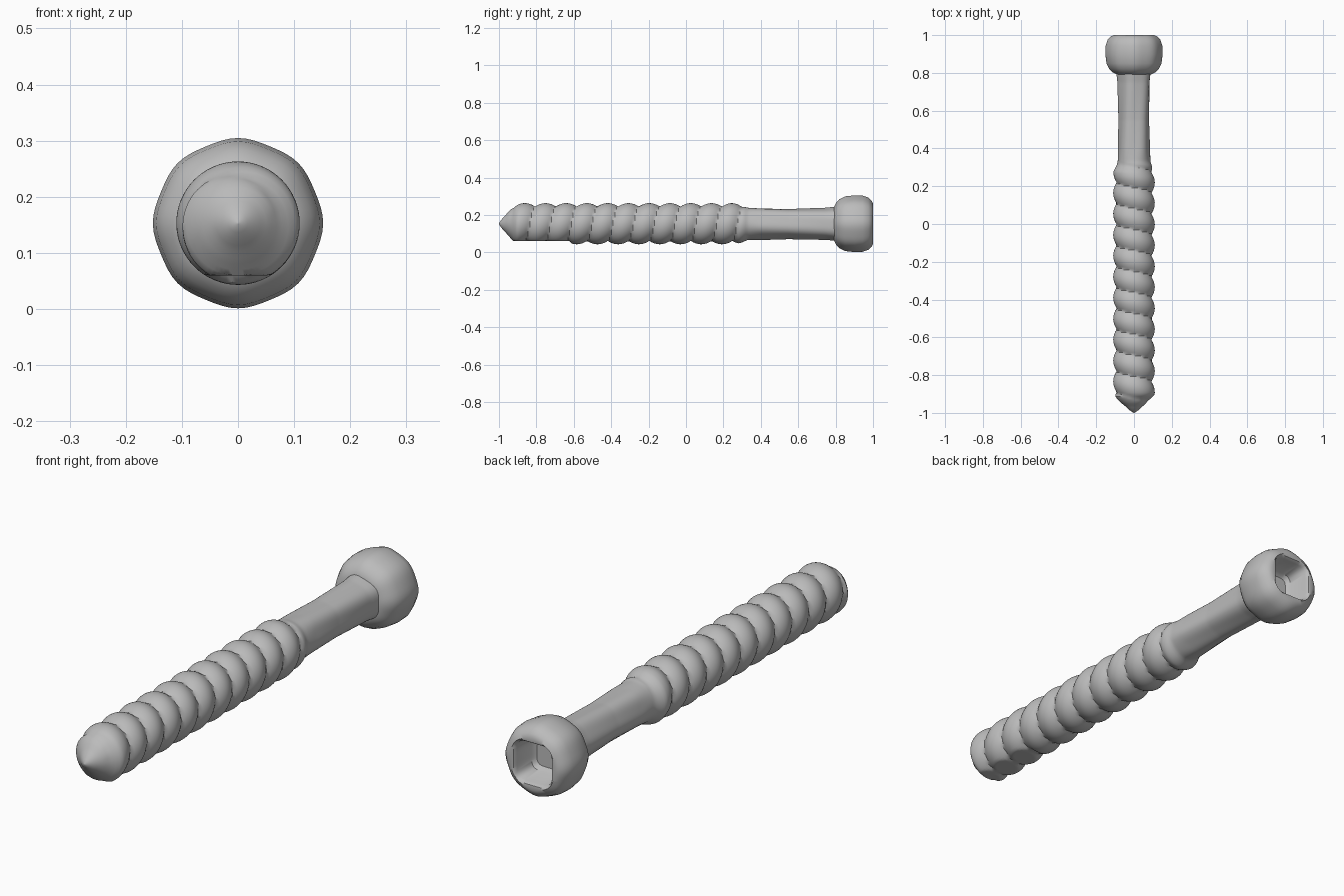
import bpy, bmesh
from math import sin, cos, pi, tau

if "Cube" in bpy.data.objects:
    bpy.data.objects.remove(bpy.data.objects["Cube"])

AXIS_Z = 0.153
SIDES = 64
PITCH = 0.111

steel = bpy.data.materials.new("grey steel")
steel.use_nodes = True
GREY = (0.5, 0.5, 0.5, 1)
steel.diffuse_color = GREY
steel.node_tree.nodes["Principled BSDF"].inputs["Base Color"].default_value = GREY


def lerp_profile(points, y):
    """Radius at y along a list of (y, radius) points."""
    for (y0, r0), (y1, r1) in zip(points, points[1:]):
        if y <= y1:
            return r0 + (r1 - r0) * (y - y0) / (y1 - y0)
    return points[-1][1]


def sweep(name, stations, radius, angle, floor=None):
    """Skin rings around the y axis; radius(index, y, theta) shapes each ring."""
    bm = bmesh.new()
    rings = []
    for i, y in enumerate(stations):
        ring = []
        for k in range(SIDES):
            t = tau * k / SIDES
            r = radius(i, y, t)
            z = r * sin(t)
            if floor:
                z = max(z, floor(y))
            ring.append(bm.verts.new((r * cos(t), y, z + AXIS_Z)))
        rings.append(ring)
    for a, b in zip(rings, rings[1:]):
        for k in range(SIDES):
            n = (k + 1) % SIDES
            bm.faces.new((a[k], a[n], b[n], b[k]))
    bm.faces.new(rings[0])
    bm.faces.new(rings[-1])
    bmesh.ops.recalc_face_normals(bm, faces=bm.faces)
    mesh = bpy.data.meshes.new(name)
    bm.to_mesh(mesh)
    bm.free()
    mesh.materials.append(steel)
    obj = bpy.data.objects.new(name, mesh)
    bpy.context.collection.objects.link(obj)
    bpy.ops.object.select_all(action="DESELECT")
    obj.select_set(True)
    bpy.context.view_layer.objects.active = obj
    bpy.ops.object.shade_smooth_by_angle(angle=angle)
    return obj


# Threaded shaft: pointed tip, helical thread, plain neck
CORE = [(-1, 0.002), (-0.985, 0.025), (-0.95, 0.062), (-0.91, 0.09),
        (-0.88, 0.09), (0.24, 0.09), (0.34, 0.086), (0.55, 0.08),
        (0.75, 0.085), (0.84, 0.095)]


def shaft_radius(i, y, t):
    r = lerp_profile(CORE, y)
    phase = (y - 0.22) / PITCH - t / tau
    fade = max(0, min(1, (y + 0.96) / 0.06, (0.33 - y) / 0.05))
    crest = 0.02 * abs(cos(pi * phase)) ** 0.8 * fade
    neck = max(0, min(1, (y - 0.3) / 0.1))
    flute = 0.003 * cos(5 * t + 4 * y) * neck
    return r + crest + flute


def worn_floor(y):
    # flat worn underside near the tip
    return -0.093 if y < -0.62 else -0.2


steps = 190
sweep("threaded_shaft", [-1 + 1.84 * i / steps for i in range(steps + 1)],
      shaft_radius, 0.6, worn_floor)

# Head: rounded barrel with a rounded square drive socket
HEAD = [(0.79, 0.085), (0.802, 0.11), (0.822, 0.13), (0.85, 0.144),
        (0.9, 0.15), (0.945, 0.148), (0.975, 0.138), (0.992, 0.122),
        (1.0, 0.106)]
SOCKET = [(0.998, 0.088), (0.985, 0.08), (0.9, 0.074), (0.885, 0.06)]
head_points = HEAD + SOCKET


def head_radius(i, y, t):
    r = head_points[i][1]
    if i < len(HEAD):
        return r * (1 + 0.012 * cos(8 * t))
    return r / (abs(cos(t)) ** 5 + abs(sin(t)) ** 5) ** 0.2


sweep("socket_head", [p[0] for p in head_points], head_radius, 0.7)
